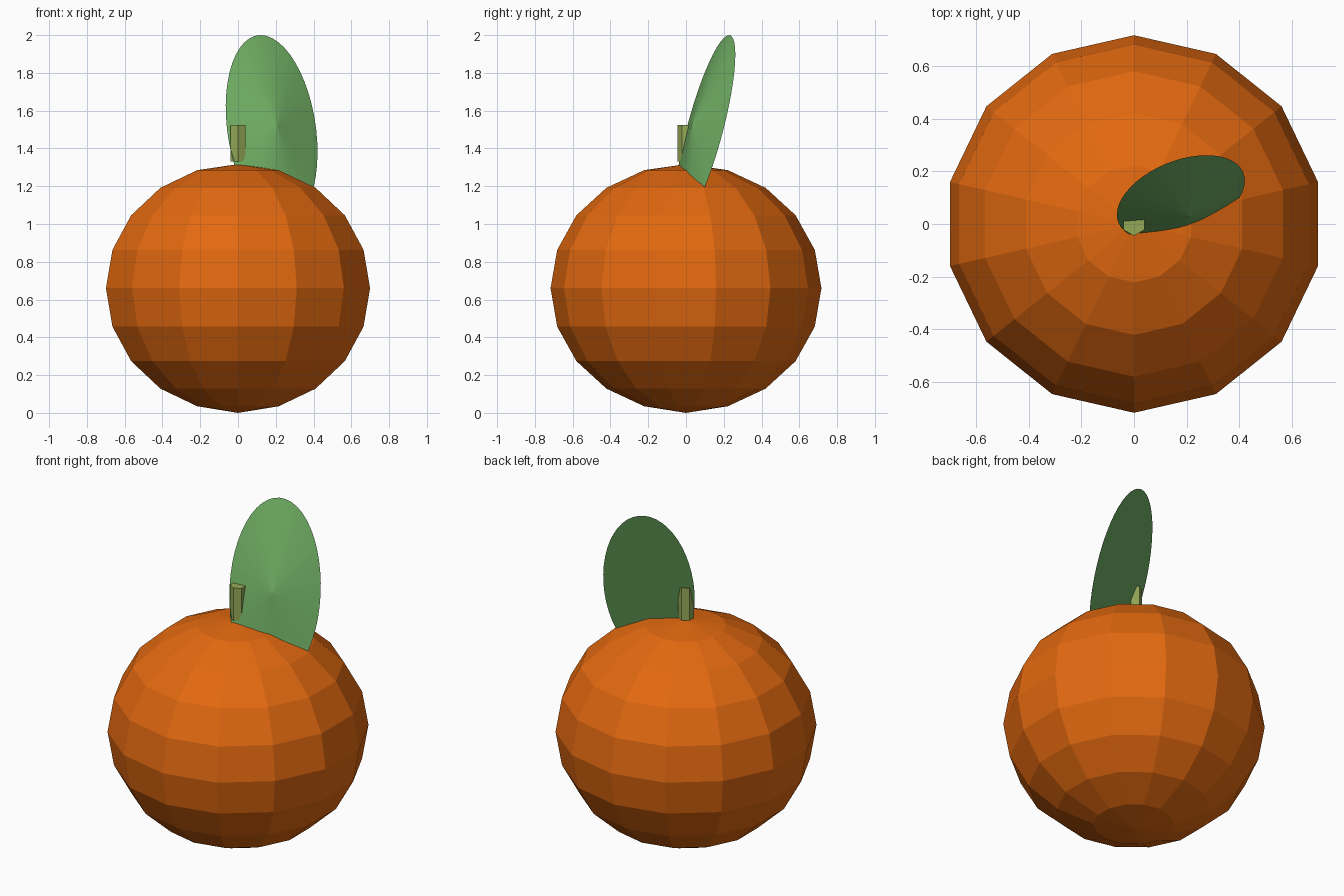
import bpy
import bmesh
from math import sin, cos, pi
from mathutils import Matrix, Vector

cube = bpy.data.objects.get("Cube")
if cube:
    bpy.data.objects.remove(cube, do_unlink=True)


def material(name, colour):
    mat = bpy.data.materials.new(name)
    mat.use_nodes = True
    rgba = (*colour, 1)
    mat.diffuse_color = rgba
    mat.node_tree.nodes["Principled BSDF"].inputs["Base Color"].default_value = rgba
    return mat


def turned(name, profile, sides, mat, matrix=Matrix()):
    """Revolve (radius, height) pairs, listed bottom to top, starting at +y."""
    bm = bmesh.new()
    rings = []
    for radius, height in profile:
        angles = [pi / 2 + 2 * pi * i / sides for i in range(sides)]
        if radius == 0:
            rings.append([bm.verts.new((0, 0, height))] * sides)
        else:
            rings.append([bm.verts.new((radius * cos(a), radius * sin(a), height))
                          for a in angles])
    for low, high in zip(rings, rings[1:]):
        for i in range(sides):
            j = (i + 1) % sides
            corners = [low[i], low[j], high[j], high[i]]
            bm.faces.new(list(dict.fromkeys(corners)))
    bmesh.ops.transform(bm, matrix=matrix, verts=bm.verts)
    bmesh.ops.recalc_face_normals(bm, faces=bm.faces)
    mesh = bpy.data.meshes.new(name)
    bm.to_mesh(mesh)
    bm.free()
    mesh.materials.append(mat)
    obj = bpy.data.objects.new(name, mesh)
    bpy.context.collection.objects.link(obj)
    return obj


orange = material("orange skin", (0.76, 0.14, 0.005))
green = material("leaf green", (0.16, 0.42, 0.125))
olive = material("stem olive", (0.30, 0.40, 0.095))

# Faceted round fruit, slightly flattened
RINGS = 10
profile = [(0.717 * sin(pi * k / RINGS) if 0 < k < RINGS else 0,
            0.66 - 0.657 * cos(pi * k / RINGS)) for k in range(RINGS + 1)]
profile[0] = (0, 0)
turned("fruit_body", profile, 14, orange)

# Short six-sided stem
turned("stem", [(0, 1.33), (0.045, 1.33), (0.045, 1.525), (0, 1.525)], 6, olive)

# Leaf: shallow oval cone with a flat back, leaning back with its foot in the fruit
across = Vector((0.236, 0.098, 0))
along = Vector((-0.058, 0.128, 0.5))
bulge = across.cross(along).normalized() * 0.08
lean = Matrix((across, along, bulge)).transposed().to_4x4()
lean.translation = (0.178, 0.1, 1.5)
turned("leaf", [(0, 0), (1, 0), (0, 1)], 48, green, lean)
